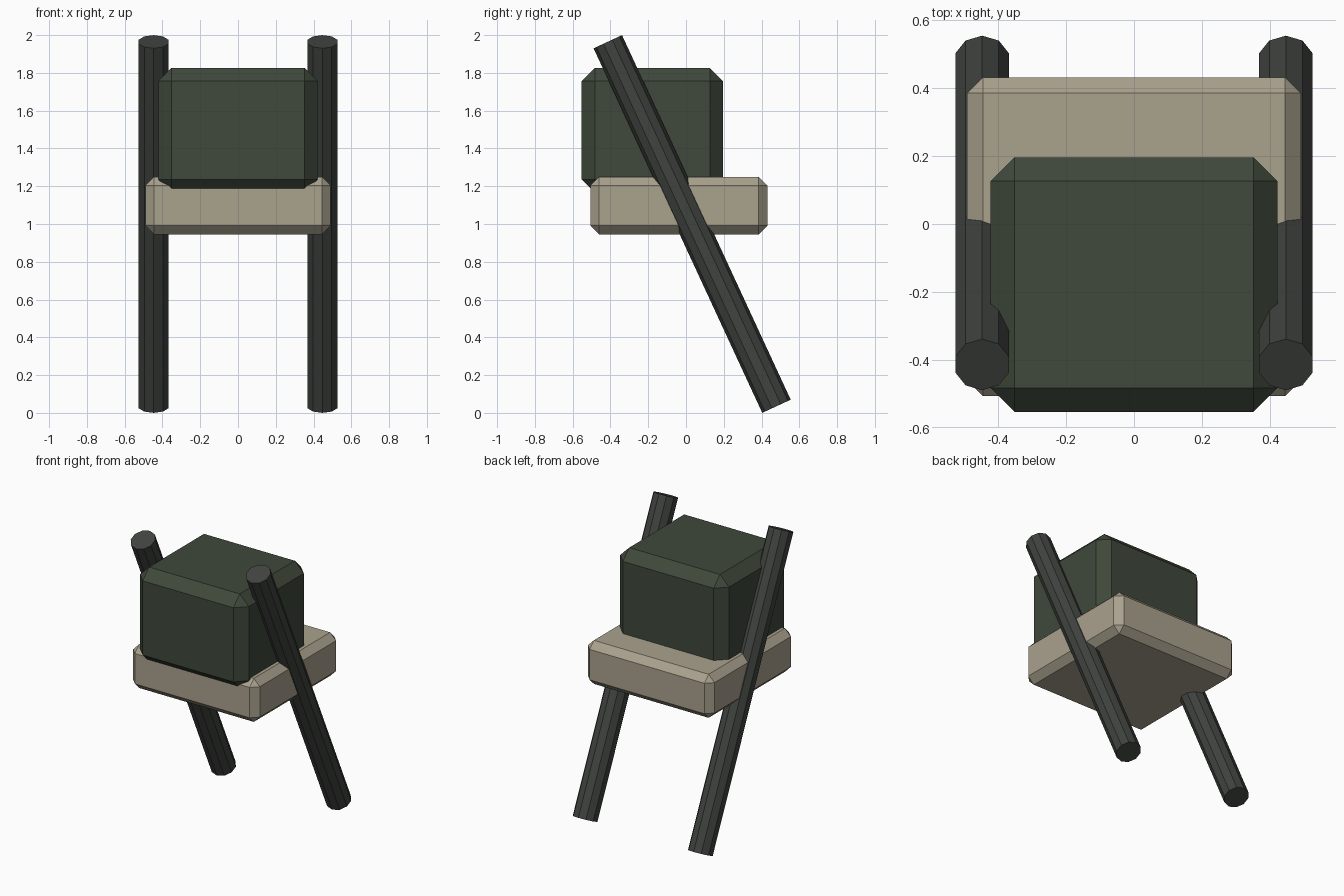
import bpy, math
from mathutils import Vector

if "Cube" in bpy.data.objects:
    bpy.data.objects.remove(bpy.data.objects["Cube"])


def material(name, rgb):
    m = bpy.data.materials.new(name)
    m.diffuse_color = (*rgb, 1)
    m.use_nodes = True
    m.node_tree.nodes["Principled BSDF"].inputs["Base Color"].default_value = m.diffuse_color
    return m


def chamfered_box(name, lo, hi, bevel, mat):
    lo, hi = Vector(lo), Vector(hi)
    bpy.ops.mesh.primitive_cube_add(size=1, location=(lo + hi) / 2)
    ob = bpy.context.object
    ob.name = name
    ob.scale = hi - lo
    bpy.ops.object.transform_apply(location=False, rotation=False, scale=True)
    mod = ob.modifiers.new("chamfer", 'BEVEL')
    mod.width = bevel
    mod.segments = 1
    mod.limit_method = 'NONE'
    ob.data.materials.append(mat)
    return ob


def pole(name, x, mat):
    bottom, top = Vector((x, 0.479, 0.035)), Vector((x, -0.414, 1.965))
    d = top - bottom
    bpy.ops.mesh.primitive_cylinder_add(
        vertices=10, radius=0.083, depth=d.length, location=(bottom + top) / 2,
        rotation=(math.atan2(-d.y, d.z), 0, 0))
    ob = bpy.context.object
    ob.name = name
    ob.data.materials.append(mat)


green = material("dark_green", (0.05, 0.065, 0.043))
beige = material("beige", (0.40, 0.36, 0.27))
grey = material("dark_grey", (0.05, 0.056, 0.05))

# Base slab and the block resting on it
chamfered_box("base_slab", (-0.491, -0.506, 0.945), (0.491, 0.431, 1.25), 0.046, beige)
chamfered_box("upper_block", (-0.422, -0.553, 1.166), (0.422, 0.196, 1.826), 0.07, green)

# Pair of slanted poles
for side, x in (("left", -0.447), ("right", 0.447)):
    pole(side + "_pole", x, grey)
